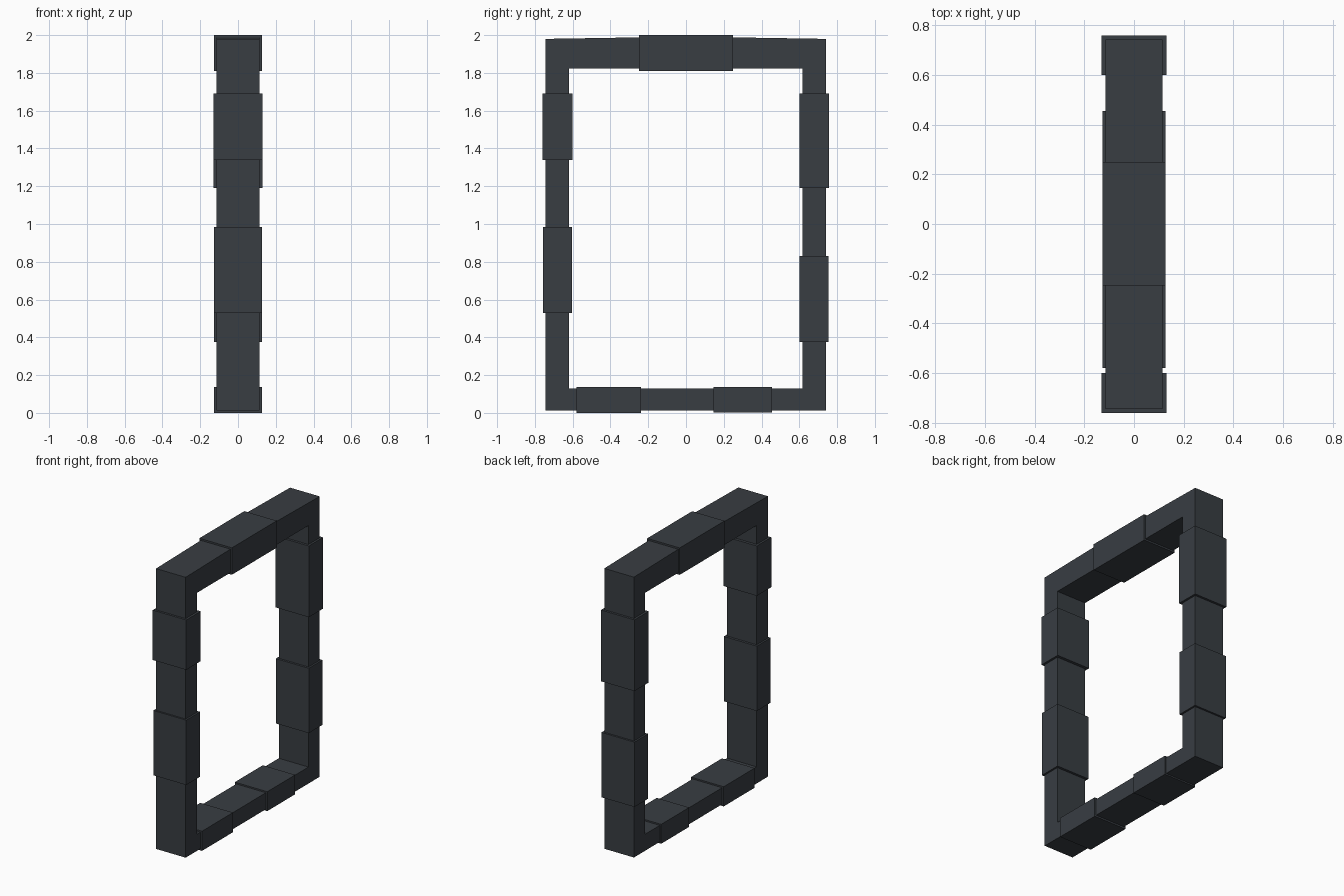
import bpy, bmesh

if "Cube" in bpy.data.objects:
    bpy.data.objects.remove(bpy.data.objects["Cube"])

# One dark slate colour for the whole model
slate = bpy.data.materials.new("dark_slate")
slate.diffuse_color = (0.040, 0.047, 0.055, 1)
slate.use_nodes = True
slate.node_tree.nodes["Principled BSDF"].inputs["Base Color"].default_value = slate.diffuse_color


def finish(bm, name):
    bmesh.ops.recalc_face_normals(bm, faces=bm.faces)
    me = bpy.data.meshes.new(name)
    bm.to_mesh(me)
    bm.free()
    me.materials.append(slate)
    ob = bpy.data.objects.new(name, me)
    bpy.context.collection.objects.link(ob)
    return ob


def block(name, x, y0, y1, z0, z1):
    bm = bmesh.new()
    bmesh.ops.create_cube(bm, size=1)
    for v in bm.verts:
        v.co = (v.co.x * 2 * x,
                (y0 + y1) / 2 + v.co.y * (y1 - y0),
                (z0 + z1) / 2 + v.co.z * (z1 - z0))
    return finish(bm, name)


# Door frame: outer and inner outlines (y, z), the top edge bowed very slightly
outer = [(-.745, .012), (.742, .012), (.742, 1.980), (.25, 1.988),
         (0, 1.99), (-.25, 1.988), (-.745, 1.980)]
inner = [(-.62, .128), (.617, .128), (.617, 1.823), (.25, 1.823),
         (0, 1.823), (-.25, 1.823), (-.62, 1.823)]
bm = bmesh.new()
rings = [[bm.verts.new((x, y, z)) for y, z in loop]
         for x, loop in ((-.115, outer), (.115, outer), (.115, inner), (-.115, inner))]
n = len(outer)
for k in range(4):
    a, b = rings[k], rings[(k + 1) % 4]
    for i in range(n):
        j = (i + 1) % n
        bm.faces.new((a[i], a[j], b[j], b[i]))
finish(bm, "frame")

# Thicker blocks wrapped around the posts, lintel and sill
block("left_upper_block", .130, -.76, -.60, 1.34, 1.69)
block("left_lower_block", .128, -.757, -.603, .53, .985)
block("right_upper_block", .130, .60, .758, 1.19, 1.69)
block("right_lower_block", .128, .602, .755, .375, .83)
block("lintel_block", .126, -.248, .25, 1.811, 2.0)
block("sill_left_block", .127, -.58, -.237, 0, .138)
block("sill_right_block", .126, .145, .455, .002, .138)
